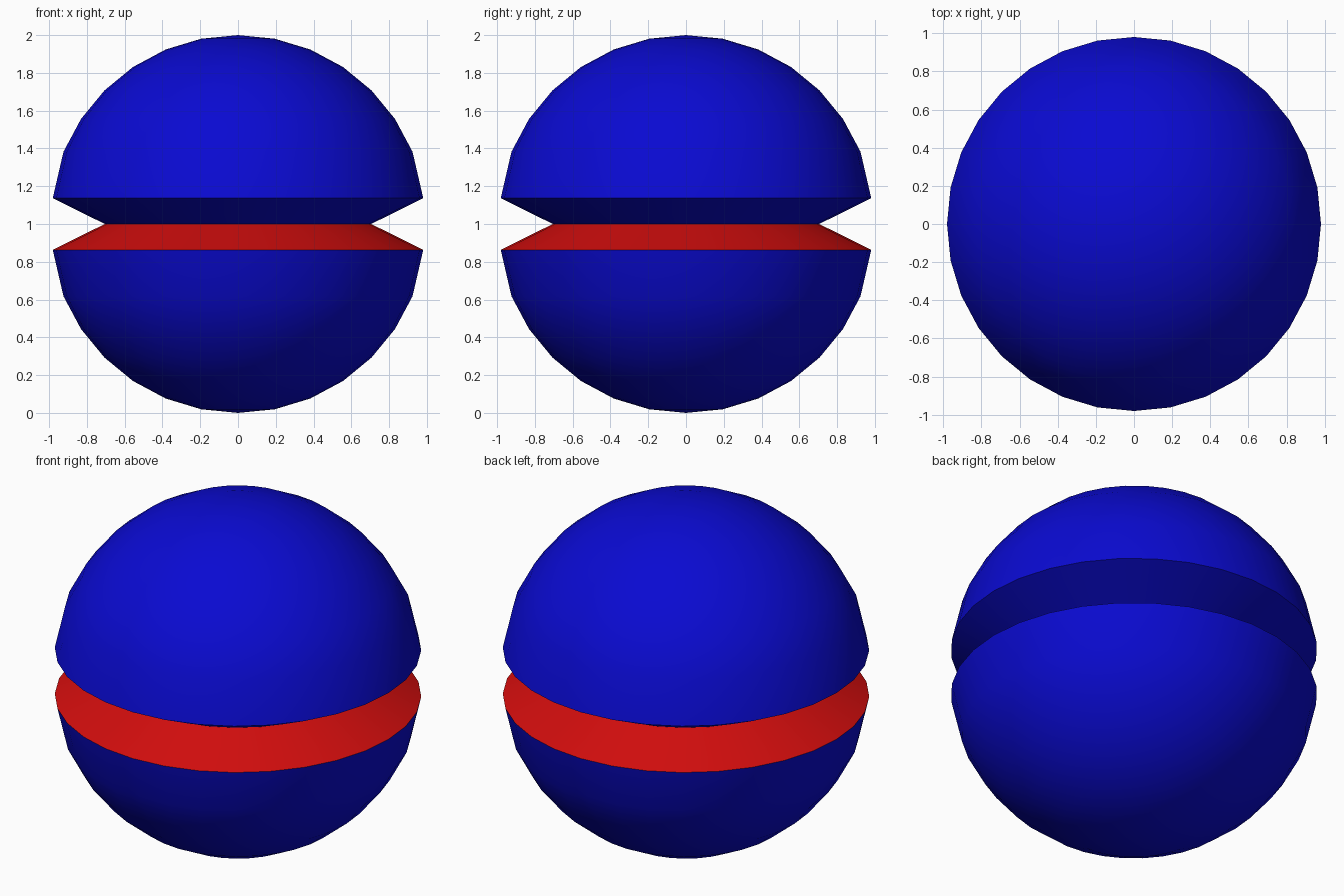
import bpy, bmesh, math

if "Cube" in bpy.data.objects:
    bpy.data.objects.remove(bpy.data.objects["Cube"])


def make_material(name, rgb):
    m = bpy.data.materials.new(name)
    m.diffuse_color = (*rgb, 1.0)
    m.use_nodes = True
    m.node_tree.nodes["Principled BSDF"].inputs["Base Color"].default_value = m.diffuse_color
    return m


# Ball: 32 x 16 sphere
bm = bmesh.new()
bmesh.ops.create_uvsphere(bm, u_segments=32, v_segments=16, radius=1.0)

# Groove: pull the equator inwards, and bring its two lips closer together
for v in bm.verts:
    if abs(v.co.z) < 0.01:
        v.co.x *= 0.705
        v.co.y *= 0.705
    elif abs(v.co.z) < 0.25:
        v.co.z *= 0.7
bm.normal_update()

# Lower groove wall is red, everything else is blue
for f in bm.faces:
    f.smooth = True
    z = f.calc_center_median().z
    f.material_index = 1 if -0.12 < z < 0 else 0

# Keep the groove edges crisp
for e in bm.edges:
    e.smooth = e.calc_face_angle(0) < math.radians(40)

bmesh.ops.translate(bm, verts=bm.verts, vec=(0, 0, 1))
mesh = bpy.data.meshes.new("grooved_ball")
bm.to_mesh(mesh)
bm.free()
mesh.materials.append(make_material("blue", (0.003, 0.003, 0.64)))
mesh.materials.append(make_material("red", (0.64, 0.004, 0.004)))
ball = bpy.data.objects.new("grooved_ball", mesh)
bpy.context.collection.objects.link(ball)
